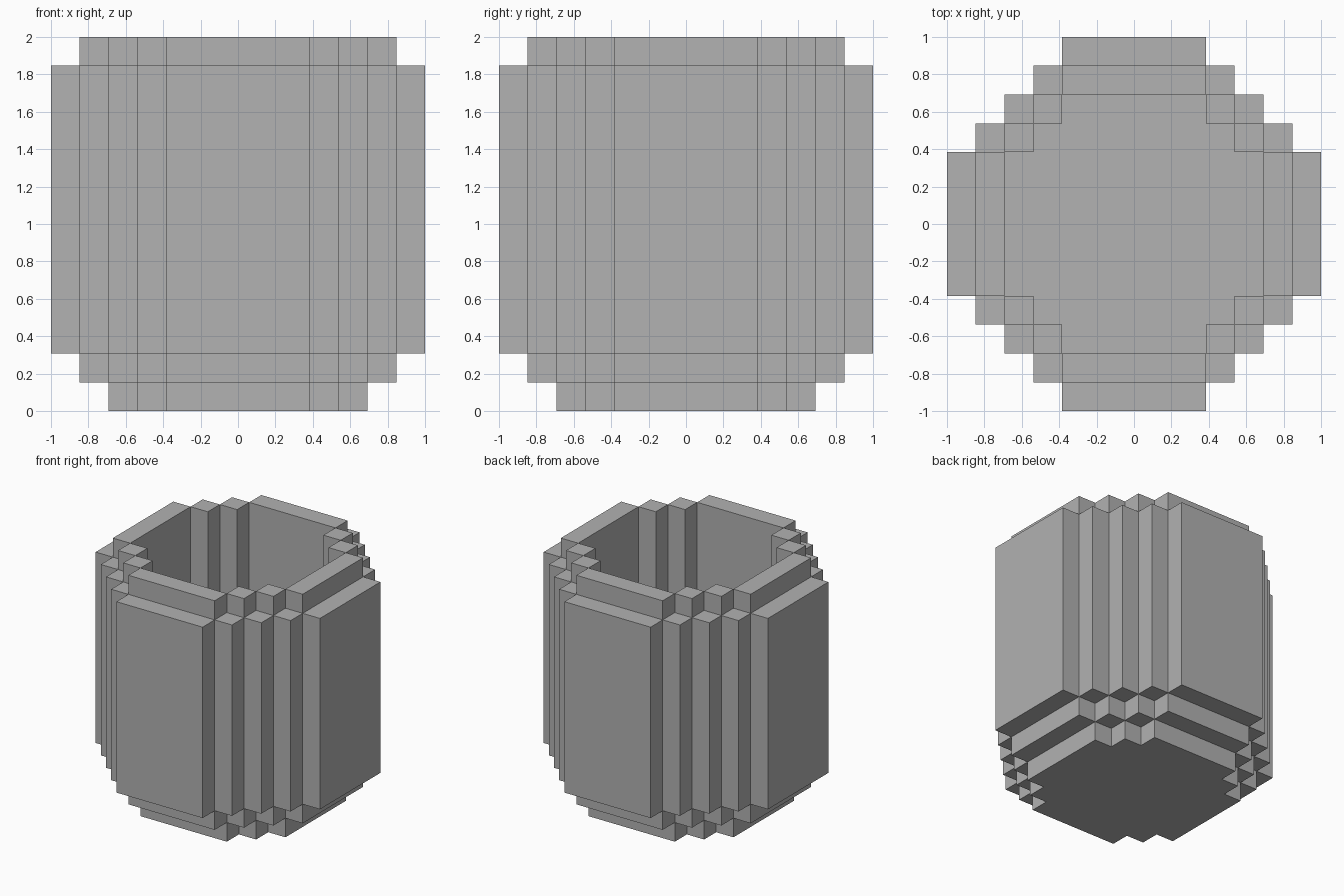
import bpy
import bmesh
from math import radians
from mathutils import Vector

cube = bpy.data.objects.get("Cube")
if cube:
    bpy.data.objects.remove(cube, do_unlink=True)

CELLS = 13               # blocks along each side
UNIT = 2 / CELLS         # block size
CAVITY = 4               # reach of the hollow, in blocks from the centre

# Name, first layer, end layer, reach in blocks
PARTS = [
    ("barrel_floor", 0, 1, 4),
    ("lower_ring", 1, 2, 5),
    ("barrel_wall", 2, 12, 6),
    ("top_rim", 12, 13, 5),
]

grey = bpy.data.materials.new("light_grey")
grey.use_nodes = True
colour = (0.445, 0.445, 0.445, 1)
grey.diffuse_color = colour
grey.node_tree.nodes["Principled BSDF"].inputs["Base Color"].default_value = colour


def in_disc(x, y, reach):
    """Stepped octagon with a straight side of five blocks."""
    x, y = abs(x), abs(y)
    return max(x, y) <= reach and x + y <= reach + 2


def filled(x, y, z):
    for _, start, end, reach in PARTS:
        if start <= z < end:
            hollow = z > 0 and in_disc(x, y, CAVITY)
            return in_disc(x, y, reach) and not hollow
    return False


def add_face(bm, cell, axis, sign):
    """One outward-facing side of a block."""
    n, u, v = Vector(), Vector(), Vector()
    n[axis], u[(axis + 1) % 3], v[(axis + 2) % 3] = sign, sign, 1
    centre = Vector(cell) + Vector((0, 0, 0.5)) + n / 2
    corners = [(-u - v), (u - v), (u + v), (v - u)]
    bm.faces.new([bm.verts.new((centre + c / 2) * UNIT) for c in corners])


def build_part(name, start, end, reach):
    bm = bmesh.new()
    span = range(-reach, reach + 1)
    cells = [(x, y, z) for x in span for y in span
             for z in range(start, end) if filled(x, y, z)]
    for cell in cells:
        for axis in range(3):
            for sign in (-1, 1):
                neighbour = list(cell)
                neighbour[axis] += sign
                if not filled(*neighbour):
                    add_face(bm, cell, axis, sign)
    # Join the block sides into large flat faces
    bmesh.ops.remove_doubles(bm, verts=bm.verts[:], dist=UNIT / 100)
    bmesh.ops.dissolve_limit(bm, angle_limit=radians(1),
                             verts=bm.verts[:], edges=bm.edges[:])
    mesh = bpy.data.meshes.new(name)
    bm.to_mesh(mesh)
    bm.free()
    mesh.materials.append(grey)
    bpy.context.collection.objects.link(bpy.data.objects.new(name, mesh))


for part in PARTS:
    build_part(*part)
